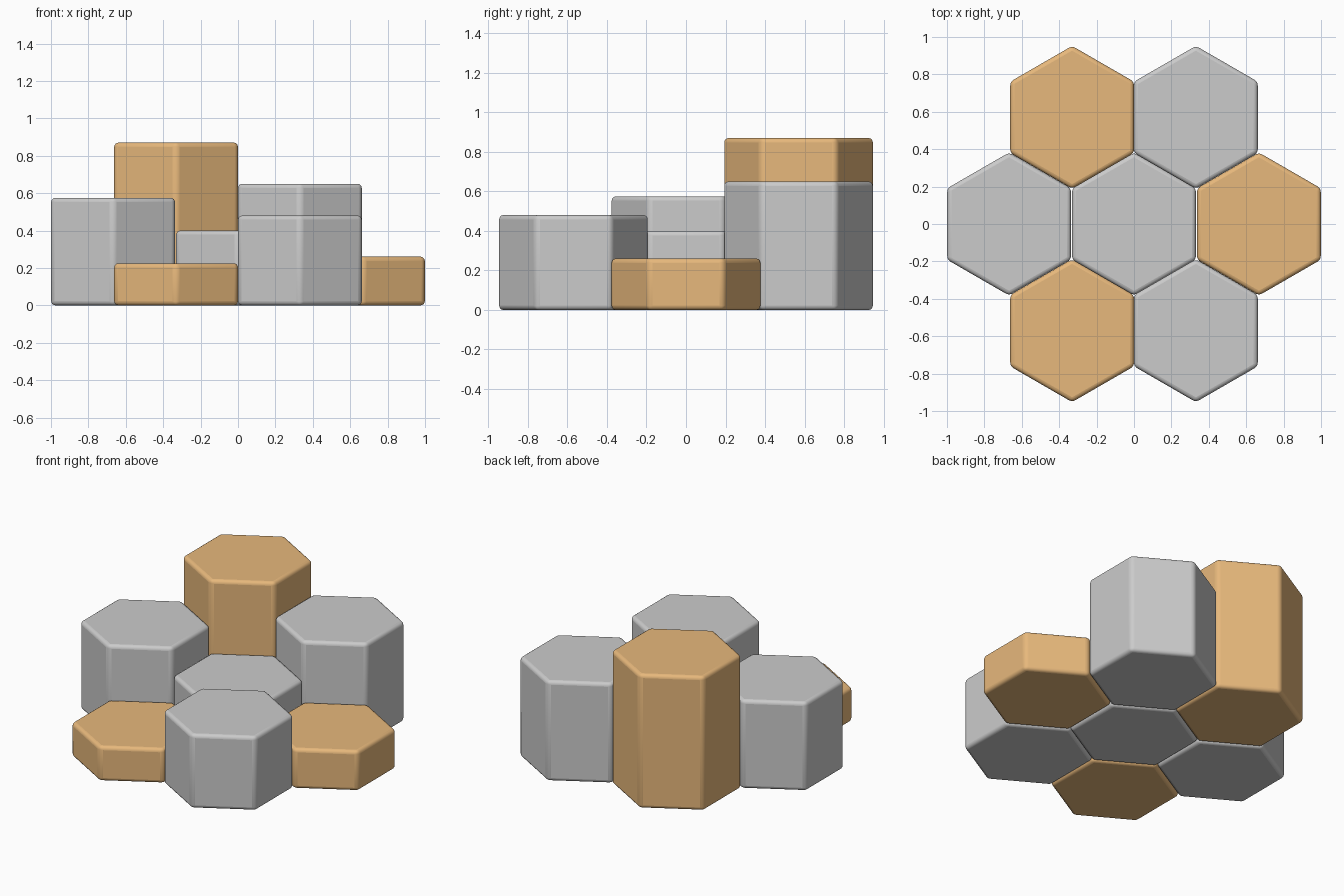
import bpy, math

if "Cube" in bpy.data.objects:
    bpy.data.objects.remove(bpy.data.objects["Cube"])

ORANGE = bpy.data.materials.new("warm_orange")
ORANGE.diffuse_color = (0.8, 0.48, 0.2, 1)
ORANGE.use_nodes = True
ORANGE.node_tree.nodes["Principled BSDF"].inputs["Base Color"].default_value = ORANGE.diffuse_color
RADIUS = 0.382


def hex_column(name, x, y, height, mat=None):
    bpy.ops.mesh.primitive_cylinder_add(vertices=6, radius=RADIUS, depth=height,
                                        location=(x, y, height / 2))
    ob = bpy.context.object
    ob.name = name
    # a cylinder's first vertex lies on +y, giving flat sides on +-x
    bev = ob.modifiers.new("soft_edges", "BEVEL")
    bev.width = 0.022
    bev.segments = 4
    bev.limit_method = 'ANGLE'
    bev.angle_limit = math.radians(30)
    bpy.ops.object.shade_smooth_by_angle(angle=math.radians(35))
    if mat:
        ob.data.materials.append(mat)
    return ob


# centre column and the ring of six around it
hex_column("centre_column", 0, 0, 0.40)
hex_column("left_column", -0.668, 0, 0.575)
hex_column("right_column", 0.668, 0, 0.26, ORANGE)
hex_column("back_left_column", -0.331, 0.57, 0.87, ORANGE)
hex_column("back_right_column", 0.331, 0.57, 0.65)
hex_column("front_left_column", -0.331, -0.57, 0.225, ORANGE)
hex_column("front_right_column", 0.331, -0.57, 0.48)
